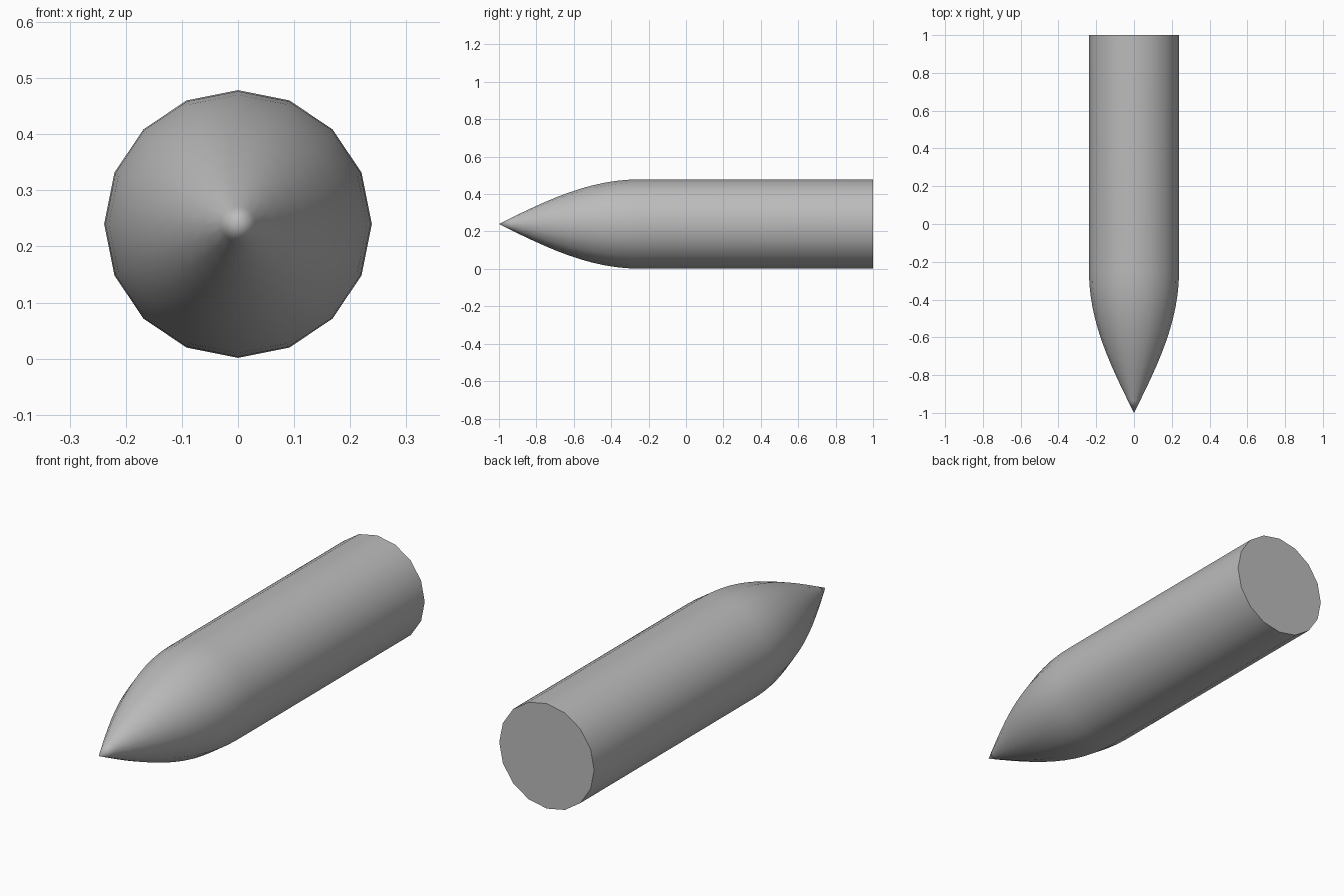
import bpy, bmesh, math

if "Cube" in bpy.data.objects:
    bpy.data.objects.remove(bpy.data.objects["Cube"])

SIDES, R, ZC = 16, 0.2385, 0.24
NOSE_LEN, NOSE_STEPS = 0.75, 12

mat = bpy.data.materials.new("mid grey")
mat.diffuse_color = (0.5, 0.5, 0.5, 1)
mat.use_nodes = True
mat.node_tree.nodes["Principled BSDF"].inputs["Base Color"].default_value = mat.diffuse_color

bm = bmesh.new()

def ring(y, r):
    return [bm.verts.new((r * math.cos(2 * math.pi * i / SIDES), y,
                          ZC + r * math.sin(2 * math.pi * i / SIDES))) for i in range(SIDES)]

# Pointed nose followed by the straight shaft
tip = bm.verts.new((0, -1, ZC))
rings = [ring(-1 + NOSE_LEN * k / NOSE_STEPS, R * math.sin(math.pi / 2 * k / NOSE_STEPS))
         for k in range(1, NOSE_STEPS + 1)]
rings.append(ring(1, R))
for i in range(SIDES):
    j = (i + 1) % SIDES
    bm.faces.new((tip, rings[0][i], rings[0][j]))
    for a, b in zip(rings, rings[1:]):
        bm.faces.new((a[i], b[i], b[j], a[j]))

# Flat back end
bm.faces.new(rings[-1])
bmesh.ops.recalc_face_normals(bm, faces=bm.faces)

mesh = bpy.data.meshes.new("pointed_shaft")
bm.to_mesh(mesh)
bm.free()
mesh.materials.append(mat)
obj = bpy.data.objects.new("pointed_shaft", mesh)
bpy.context.collection.objects.link(obj)

# Smooth sides, sharp back rim
bpy.context.view_layer.objects.active = obj
obj.select_set(True)
bpy.ops.object.shade_smooth_by_angle(angle=math.radians(40))
